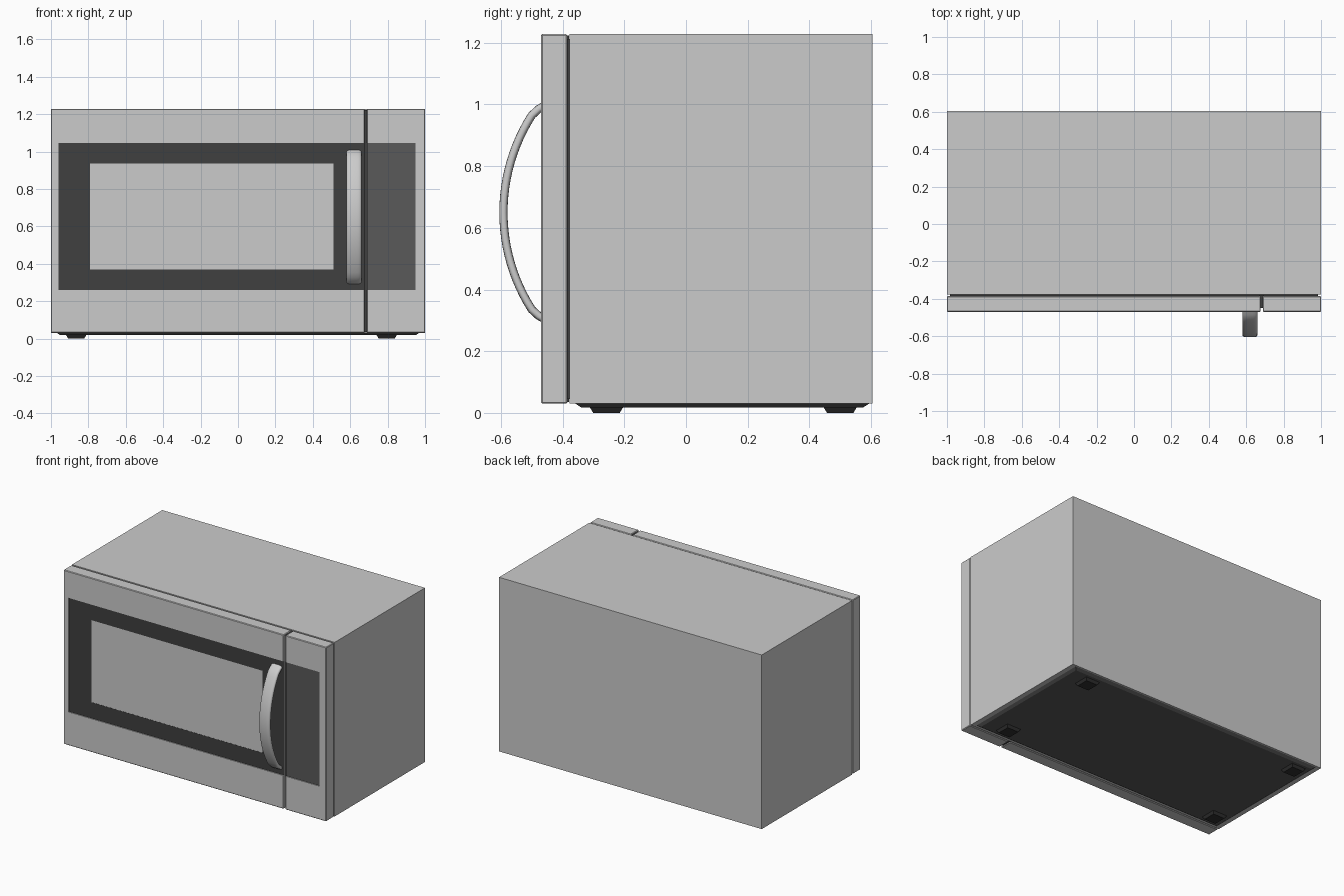
import bpy, bmesh, math
from mathutils import Vector

if "Cube" in bpy.data.objects:
    bpy.data.objects.remove(bpy.data.objects["Cube"])


def material(name, v):
    m = bpy.data.materials.new(name)
    m.diffuse_color = (v, v, v, 1)
    m.use_nodes = True
    m.node_tree.nodes["Principled BSDF"].inputs["Base Color"].default_value = m.diffuse_color
    return m


BLACK = material("black_trim", 0.05)
CHARCOAL = material("charcoal", 0.10)
RUBBER = material("rubber", 0.03)


def add(name, bm, mat=None):
    bmesh.ops.recalc_face_normals(bm, faces=bm.faces)
    me = bpy.data.meshes.new(name)
    bm.to_mesh(me)
    bm.free()
    ob = bpy.data.objects.new(name, me)
    bpy.context.collection.objects.link(ob)
    if mat:
        me.materials.append(mat)
    return ob


def box(name, x, y, z, mat=None, bevel=0):
    bm = bmesh.new()
    bmesh.ops.create_cube(bm, size=1)
    for v in bm.verts:
        v.co = [sum(r) / 2 + c * (r[1] - r[0]) for r, c in zip((x, y, z), v.co)]
    if bevel:
        bmesh.ops.bevel(bm, geom=bm.edges[:], offset=bevel, segments=1, affect='EDGES')
    return add(name, bm, mat)


def tapered(name, x, y, z, inset, mat):
    # box whose underside is drawn in by inset
    ob = box(name, x, y, z, mat)
    cx, cy = sum(x) / 2, sum(y) / 2
    for v in ob.data.vertices:
        if v.co.z < sum(z) / 2:
            v.co.x -= math.copysign(inset, v.co.x - cx)
            v.co.y -= math.copysign(inset, v.co.y - cy)
    return ob


Z = (0.03, 1.228)
FRONT, RECESS, BACK = -0.47, -0.462, -0.385
PZ = (0.26, 1.045)

# Oven cabinet and the core joining it to the door
box("cabinet", (-1, 1), (-0.377, 0.605), Z)
box("door_gap_core", (-0.985, 0.985), (-0.40, -0.37), (0.045, 1.213), BLACK)

# Door and control column, with a shallow recess cut across both
door = box("door", (-1, 0.677), (FRONT, BACK), Z, bevel=0.004)
column = box("control_column", (0.689, 1), (FRONT, BACK), Z, bevel=0.004)
box("seam_strip", (0.67, 0.695), (-0.45, -0.38), (0.035, 1.223), BLACK)
cutter = box("recess_cutter", (-0.96, 0.95), (-0.52, RECESS), PZ)
cutter.hide_render = True
cutter.hide_set(True)
for ob in (door, column):
    m = ob.modifiers.new("recess", 'BOOLEAN')
    m.object = cutter
    m.solver = 'EXACT'

# Window surround, a rectangular ring around the glass
wx, wz = (-0.79, 0.51), (0.37, 0.935)
bx = (-0.96, 0.675)
bm = bmesh.new()
rings = []
for y in (RECESS - 0.002, RECESS + 0.006):
    for x, z in ((bx, PZ), (wx, wz)):
        rings.append([bm.verts.new((x[i], y, z[j]))
                      for i, j in ((0, 0), (1, 0), (1, 1), (0, 1))])
fo, fi, bo, bi = rings
for a, b in ((fo, fi), (fi, bi), (bi, bo), (bo, fo)):
    for k in range(4):
        n = (k + 1) % 4
        bm.faces.new((a[k], a[n], b[n], b[k]))
add("window_surround", bm, BLACK)
box("window_glass", wx, (RECESS - 0.001, RECESS + 0.006), wz)
box("control_panel", (0.691, 0.95), (RECESS - 0.002, RECESS + 0.006), PZ, CHARCOAL)

# Bowed handle: rounded section swept along an arc with turned-in ends
R, cz = 0.585, 0.65
half = math.asin(0.315 / R)
path = [(-0.452, 1.0), (-0.478, 0.985)]
for i in range(25):
    t = half * (1 - i / 12)
    path.append((-0.592 + R * (1 - math.cos(t)), cz + R * math.sin(t)))
path += [(-0.478, 0.315), (-0.452, 0.30)]
path = [Vector(p) for p in path]
bm = bmesh.new()
loops = []
N = 20
for i, p in enumerate(path):
    t = (path[min(i + 1, len(path) - 1)] - path[max(i - 1, 0)]).normalized()
    nrm = Vector((t.y, -t.x))
    loop = []
    for k in range(N):
        a = 2 * math.pi * (k + 0.5) / N
        c, s = math.cos(a), math.sin(a)
        sx = math.copysign(abs(c) ** 0.5, c) * 0.04
        q = p + nrm * (math.copysign(abs(s) ** 0.7, s) * 0.0135)
        loop.append(bm.verts.new((0.62 + sx, q.x, q.y)))
    loops.append(loop)
for a, b in zip(loops, loops[1:]):
    for k in range(N):
        n = (k + 1) % N
        bm.faces.new((a[k], a[n], b[n], b[k]))
bm.faces.new(loops[0])
bm.faces.new(loops[-1])
handle = add("door_handle", bm)
bpy.context.view_layer.objects.active = handle
handle.select_set(True)
bpy.ops.object.shade_smooth_by_angle(angle=math.radians(40))

# Base pan and four feet
tapered("base_pan", (-0.97, 0.97), (-0.36, 0.595), (0.018, 0.031), 0.02, CHARCOAL)
for sx, x in (("left", -0.865), ("right", 0.795)):
    for sy, y in (("front", -0.258), ("back", 0.5)):
        tapered(f"{sy}_{sx}_foot", (x - 0.055, x + 0.055), (y - 0.055, y + 0.055),
                (0, 0.02), 0.012, RUBBER)
